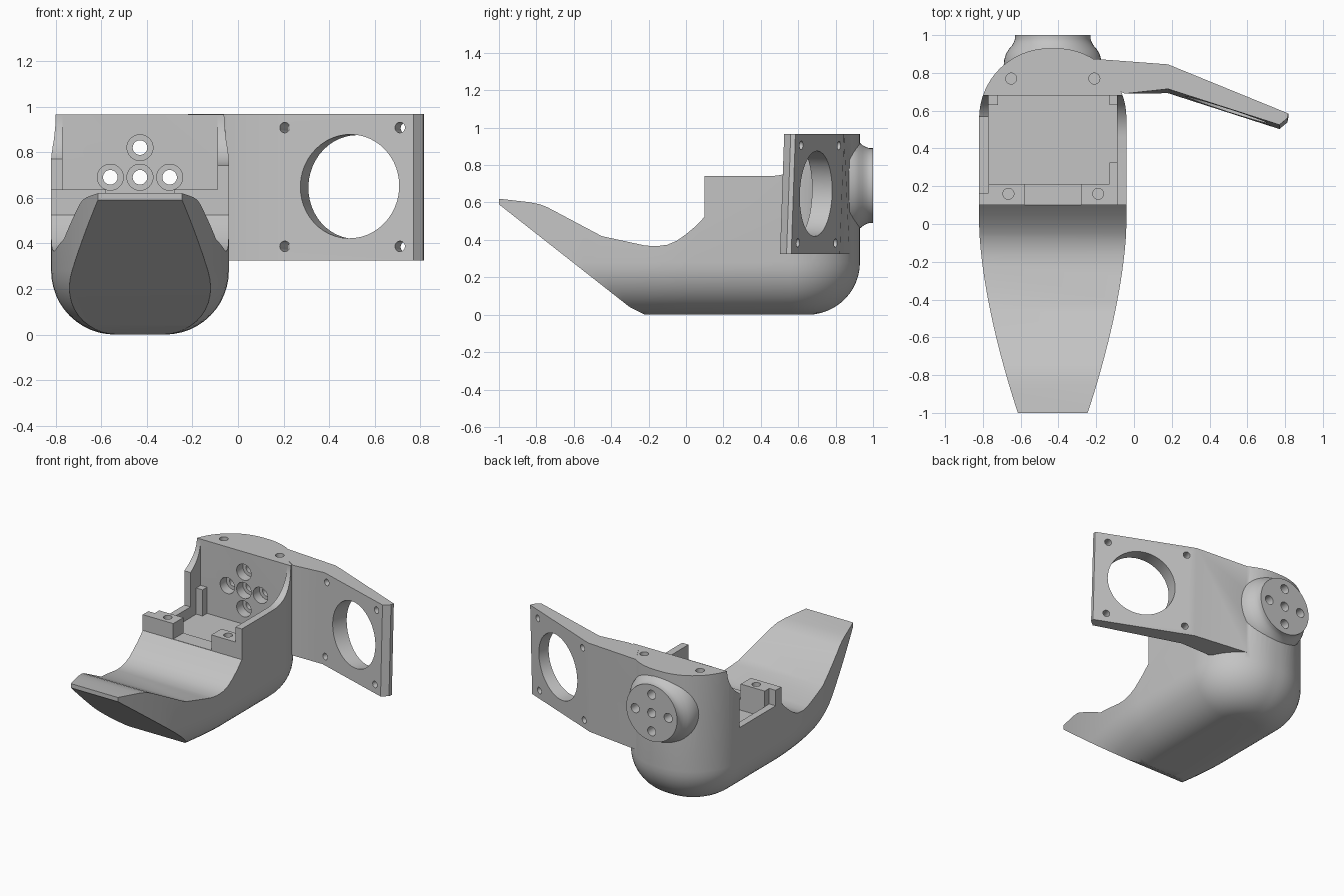
import bpy, bmesh, math
from mathutils import Vector

if "Cube" in bpy.data.objects:
    bpy.data.objects.remove(bpy.data.objects["Cube"], do_unlink=True)

grey = bpy.data.materials.new("plain grey")
grey.use_nodes = True
colour = (0.55, 0.55, 0.55, 1)
grey.diffuse_color = colour
grey.node_tree.nodes["Principled BSDF"].inputs["Base Color"].default_value = colour

CX = -0.43      # centre line of the shell
TOP = 0.965


def loft(name, rings):
    bm = bmesh.new()
    loops = [[bm.verts.new(p) for p in ring] for ring in rings]
    n = len(loops[0])
    for a, b in zip(loops, loops[1:]):
        for i in range(n):
            j = (i + 1) % n
            bm.faces.new((a[i], a[j], b[j], b[i]))
    bm.faces.new(loops[0])
    bm.faces.new(loops[-1])
    bmesh.ops.recalc_face_normals(bm, faces=bm.faces)
    mesh = bpy.data.meshes.new(name)
    bm.to_mesh(mesh)
    bm.free()
    mesh.materials.append(grey)
    ob = bpy.data.objects.new(name, mesh)
    bpy.context.collection.objects.link(ob)
    return ob


def box(name, x0, x1, y0, y1, z0, z1):
    return loft(name, [[(x0, y0, z), (x1, y0, z), (x1, y1, z), (x0, y1, z)]
                       for z in (z0, z1)])


def cylinder(name, centre, direction, radius, half, sides=32):
    d = Vector(direction).normalized()
    u = d.orthogonal().normalized()
    v = d.cross(u)
    c = Vector(centre)
    angles = [2 * math.pi * i / sides for i in range(sides)]
    return loft(name, [[c + d * s + (u * math.cos(a) + v * math.sin(a)) * radius
                        for a in angles] for s in (-half, half)])


def combine(target, tool, operation):
    mod = target.modifiers.new("join", "BOOLEAN")
    mod.operation = operation
    mod.solver = "EXACT"
    mod.object = tool
    bpy.context.view_layer.objects.active = target
    bpy.ops.object.modifier_apply(modifier=mod.name)
    bpy.data.objects.remove(tool, do_unlink=True)


# Shell: plan outlines stacked upward, drawn in near the rounded bottom
def outline(z, r=0.28):
    inset = r - math.sqrt(r * r - (r - z) ** 2) if z < r else 0
    half = []
    for i in range(17):
        t = 1.1 * (1 - i / 16)
        half.append((max(0.03, 0.39 - 0.205 * t ** 1.6 - inset), -t))
    for i in range(17):
        a = math.pi / 2 * i / 16
        half.append((0.02 + (0.37 - inset) * math.cos(a),
                     0.56 + (0.37 - inset) * math.sin(a)))
    return ([(CX + x, y, z) for x, y in half]
            + [(CX - x, y, z) for x, y in reversed(half)])


levels = [0.28 * (1 - math.cos(math.pi / 2 * i / 12)) for i in range(13)]
shell = loft("shell", [outline(z) for z in levels + [TOP]])

# Side profile: sloped nose, scooped front, wall sweeping up to the back
profile = [(-1.0, 0.59), (-0.3, 0.04), (-0.25, 0.015), (-0.2, -0.01), (1.1, -0.01),
           (1.1, 1.1), (0.68, 1.1)]
for i in range(13):
    a = math.pi / 2 * i / 12
    profile.append((0.46 + 0.22 * math.cos(a), 0.962 - 0.22 * math.sin(a)))
profile += [(0.1, 0.742), (0.1, 0.524), (0.05, 0.472), (0.0, 0.43), (-0.05, 0.395),
            (-0.1, 0.374), (-0.16, 0.366), (-0.22, 0.37), (-0.45, 0.42),
            (-0.74, 0.574), (-0.78, 0.59), (-0.84, 0.602), (-1.0, 0.62)]
combine(shell, loft("profile", [[(x, y, z) for y, z in profile]
                                for x in (-1, 0.2)]), "INTERSECT")

# Rear hub with a flared root
hub_steps = [(0.72, 0.262), (0.82, 0.262), (0.87, 0.257), (0.9, 0.248), (0.925, 0.233),
             (0.945, 0.216), (0.965, 0.205), (0.98, 0.2), (1.0, 0.2)]
hub = loft("hub", [[(CX + r * math.cos(2 * math.pi * i / 48), y,
                     0.69 + r * math.sin(2 * math.pi * i / 48)) for i in range(48)]
                   for y, r in hub_steps])
combine(shell, hub, "UNION")

# Side bracket, leaning slightly
plan = [(-0.22, 0.875), (0.18, 0.845), (0.817, 0.585), (0.812, 0.56), (0.77, 0.525),
        (0.18, 0.715), (-0.05, 0.69), (-0.15, 0.75)]
bracket = loft("bracket", [[(x, y + (z - TOP) * 0.035 * max(0, min(1, x * 6)), z)
                            for x, y in plan] for z in (0.325, 0.967)])
combine(shell, bracket, "UNION")

# Pocket, mounting blocks and lowered right wall
cuts = [(-0.77, -0.09, 0.0, 0.68, 0.636, 1.2),
        (-0.77, -0.09, 0.213, 0.68, 0.45, 1.2),
        (-0.58, -0.28, 0.0, 0.3, 0.526, 1.2),
        (-0.95, -0.769, 0.0, 0.567, 0.636, 1.2),
        (-0.95, -0.769, 0.163, 0.567, 0.526, 1.2)]
for c in cuts:
    combine(shell, box("pocket_cutter", *c), "DIFFERENCE")

# Corner posts in the pocket
for x0, x1, y0, y1 in ((-0.78, -0.72, 0.63, 0.69), (-0.13, -0.08, 0.63, 0.69),
                       (-0.13, -0.08, 0.2, 0.325)):
    combine(shell, box("post", x0, x1, y0, y1, 0.44, 0.636), "UNION")

# Counterbored holes through the back wall and hub
for dx, dz in ((0, 0), (0.13, 0), (-0.13, 0), (0, 0.13), (0, -0.13)):
    for y, r, half in ((0.85, 0.032, 0.25), (0.68, 0.057, 0.07)):
        combine(shell, cylinder("bore", (CX + dx, y, 0.69 + dz), (0, 1, 0), r, half),
                "DIFFERENCE")

# Blind screw holes in the cap and the blocks
for x, y, z in ((-0.65, 0.77, TOP), (-0.21, 0.77, TOP),
                (-0.665, 0.16, 0.636), (-0.19, 0.16, 0.636)):
    combine(shell, cylinder("screw_hole", (x, y, z), (0, 0, 1), 0.029, 0.08), "DIFFERENCE")

# Large opening and corner holes in the bracket
openings = [(0.49, 0.65, 0.228)]
openings += [(x, z, 0.023) for x in (0.205, 0.71) for z in (0.387, 0.908)]
for x, z, r in openings:
    centre = (x, 0.715 - 0.325 * (x - 0.18) + (z - TOP) * 0.035, z)
    combine(shell, cylinder("opening", centre, (0.314, 0.95, -0.03), r, 0.22, 48),
            "DIFFERENCE")

# Smooth rounded areas, keep the edges crisp
shell.name = "shell_with_bracket"
bpy.ops.object.select_all(action="DESELECT")
shell.select_set(True)
bpy.context.view_layer.objects.active = shell
bpy.ops.object.shade_smooth_by_angle(angle=math.radians(28))
